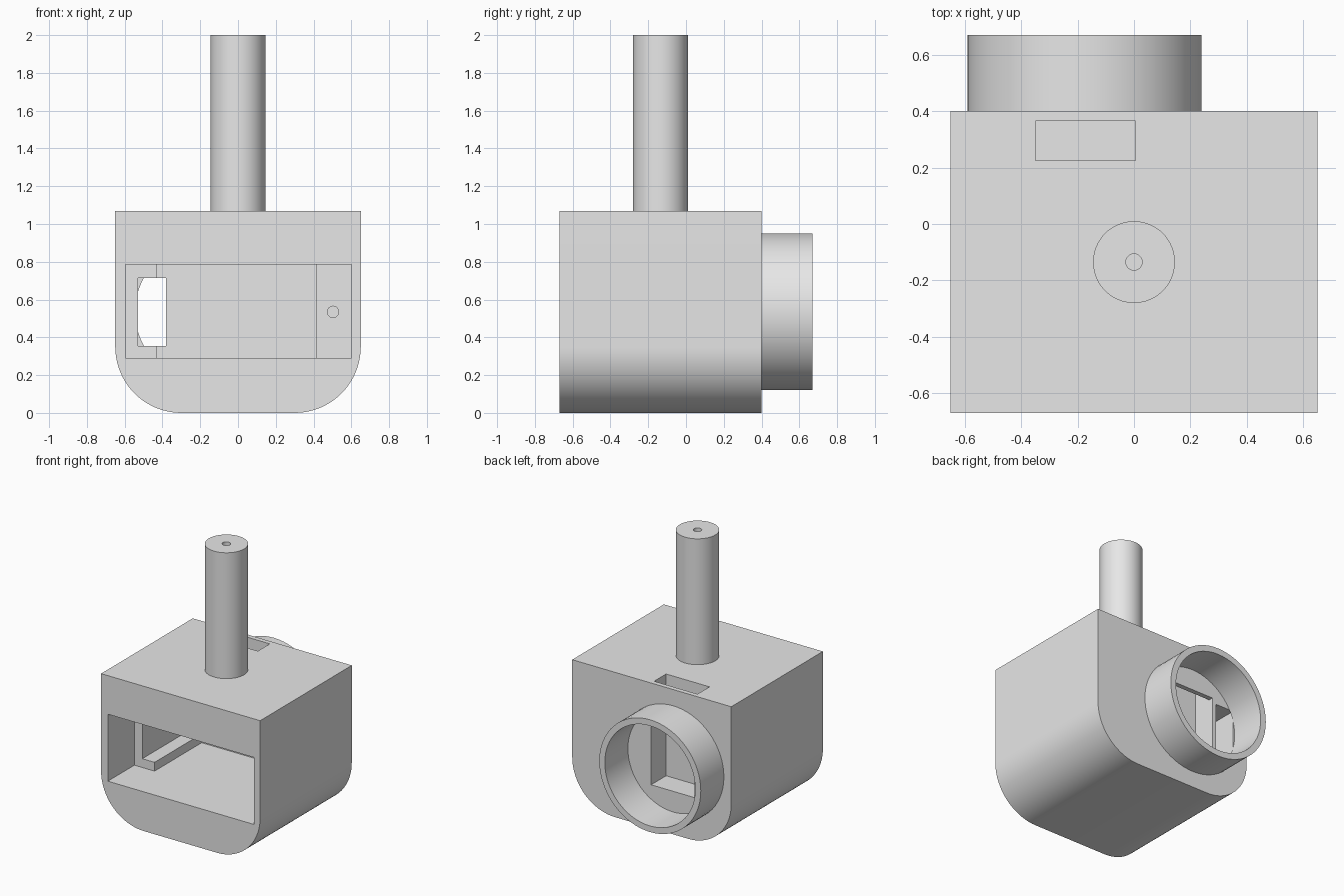
import bpy, bmesh, math
from mathutils import Matrix, Vector

cube = bpy.data.objects.get("Cube")
if cube:
    bpy.data.objects.remove(cube, do_unlink=True)

grey = bpy.data.materials.new("plain grey")
grey.use_nodes = True
GREY = (0.8, 0.8, 0.8, 1)
grey.diffuse_color = GREY
grey.node_tree.nodes["Principled BSDF"].inputs["Base Color"].default_value = GREY


def add_object(name, bm):
    bmesh.ops.recalc_face_normals(bm, faces=bm.faces)
    mesh = bpy.data.meshes.new(name)
    bm.to_mesh(mesh)
    bm.free()
    mesh.materials.append(grey)
    ob = bpy.data.objects.new(name, mesh)
    bpy.context.collection.objects.link(ob)
    return ob


def box(name, x, y, z):
    """Box from (min, max) pairs."""
    bm = bmesh.new()
    bmesh.ops.create_cube(bm, size=1)
    for v in bm.verts:
        v.co = Vector((r[0] if c < 0 else r[1]) for c, r in zip(v.co, (x, y, z)))
    return add_object(name, bm)


def cylinder(name, radius, start, end, sides=64):
    """Cylinder between two points."""
    start, end = Vector(start), Vector(end)
    axis = end - start
    turn = axis.to_track_quat('Z', 'Y').to_matrix().to_4x4()
    bm = bmesh.new()
    bmesh.ops.create_cone(bm, cap_ends=True, segments=sides, radius1=radius,
                          radius2=radius, depth=axis.length,
                          matrix=Matrix.Translation((start + end) / 2) @ turn)
    return add_object(name, bm)


def select_only(ob):
    bpy.ops.object.select_all(action='DESELECT')
    ob.select_set(True)
    bpy.context.view_layer.objects.active = ob


def cut(ob, *cutters):
    """Subtract the cutters and discard them."""
    for cutter in cutters:
        select_only(ob)
        mod = ob.modifiers.new("cut", 'BOOLEAN')
        mod.operation = 'DIFFERENCE'
        mod.solver = 'EXACT'
        mod.object = cutter
        bpy.ops.object.modifier_apply(modifier=mod.name)
        bpy.data.objects.remove(cutter, do_unlink=True)


FRONT, BACK, TOP = -0.67, 0.4, 1.07
MID_Z = 0.535

# Housing block with rounded lower edges
half, radius, steps = 0.65, 0.35, 20
profile = [(-half, TOP), (half, TOP)]
for side, first in ((1, 0), (-1, 90)):
    for i in range(steps + 1):
        a = -math.radians(first + 90 * i / steps)
        profile.append((side * (half - radius) + radius * math.cos(a),
                        radius + radius * math.sin(a)))
bm = bmesh.new()
face = bm.faces.new([bm.verts.new((x, FRONT, z)) for x, z in profile])
grown = bmesh.ops.extrude_face_region(bm, geom=[face])["geom"]
bmesh.ops.translate(bm, vec=(0, BACK - FRONT, 0),
                    verts=[g for g in grown if isinstance(g, bmesh.types.BMVert)])
housing = add_object("housing", bm)

# Front recess, deeper bay, cable slot, rear pocket, top slot and screw hole
STEP = -0.36
cut(housing,
    box("recess", (-0.595, 0.6), (FRONT - 0.1, STEP), (0.29, 0.785)),
    box("bay", (-0.43, 0.415), (STEP - 0.1, 0.19), (0.29, 0.785)),
    box("cable_slot", (-0.53, -0.38), (STEP - 0.05, BACK + 0.1), (0.355, 0.715)),
    box("rear_pocket", (-0.35, 0.005), (0.225, BACK + 0.1), (0.318, 0.752)),
    box("top_slot", (-0.35, 0.005), (0.225, 0.365), (0.6, TOP + 0.1)),
    cylinder("screw_hole", 0.03, (0.503, STEP - 0.05, MID_Z), (0.503, -0.05, MID_Z), 24))

# Rear collar, an open ring
collar = cylinder("rear_collar", 0.415, (-0.175, BACK, MID_Z), (-0.175, 0.67, MID_Z))
cut(collar, cylinder("bore", 0.37, (-0.175, BACK - 0.1, MID_Z), (-0.175, 0.8, MID_Z)))

# Upright post with a pilot hole in its end
post = cylinder("post", 0.145, (0, -0.135, TOP), (0, -0.135, 2))
cut(post, cylinder("pilot_hole", 0.029, (0, -0.135, 1.6), (0, -0.135, 2.1), 24))

for ob in (housing, collar, post):
    select_only(ob)
    bpy.ops.object.shade_smooth_by_angle(angle=math.radians(30))
